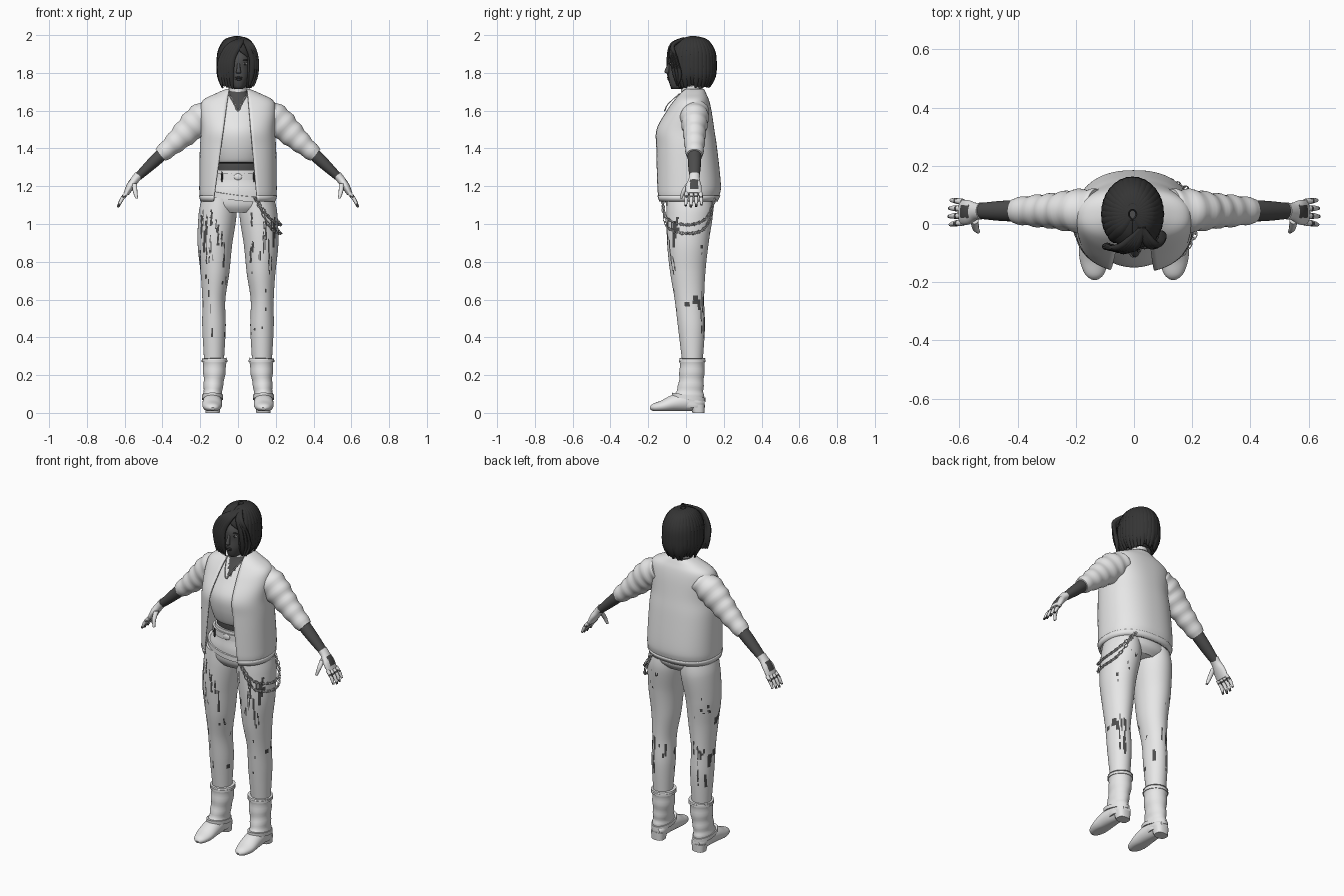
import bpy, bmesh, math, random
from mathutils import Vector

random.seed(4)
cube = bpy.data.objects.get("Cube")
if cube:
    bpy.data.objects.remove(cube)

X, Y = Vector((1, 0, 0)), Vector((0, 1, 0))
built = []


def material(name, value):
    m = bpy.data.materials.new(name)
    m.use_nodes = True
    m.diffuse_color = (value, value, value, 1)
    m.node_tree.nodes["Principled BSDF"].inputs["Base Color"].default_value = m.diffuse_color
    return m


WHITE, SKIN = material("white cloth", .8), material("dark skin", .075)
HAIR, LIPS = material("black hair", .035), material("dark lips", .045)


def finish(name, bm, mats, paint=None):
    mesh = bpy.data.meshes.new(name)
    bm.to_mesh(mesh)
    bm.free()
    for m in mats:
        mesh.materials.append(m)
    if paint:
        for p in mesh.polygons:
            p.material_index = int(paint(p.center))
    ob = bpy.data.objects.new(name, mesh)
    bpy.context.collection.objects.link(ob)
    built.append(ob)
    return ob


def smooth(rows, steps):
    """Interpolate rows of numbers with a Catmull-Rom spline."""
    out, n = [], len(rows) - 1
    for i in range(n):
        quad = [rows[min(max(i + k, 0), n)] for k in (-1, 0, 1, 2)]
        for k in range(steps):
            t = k / steps
            out.append([b + .5 * t * (c - a + t * (2*a - 5*b + 4*c - d + t * (3*(b - c) + d - a)))
                        for a, b, c, d in zip(*quad)])
    return out + [list(rows[-1])]


def tube(name, rings, mats, segs=28, steps=6, side=Y, power=1, gap=None, wrinkle=0, bend=None, paint=None):
    """Loft ellipses (x, y, z, radius across, radius along side); gap opens the front."""
    rows, bm, loops = smooth(rings, steps), bmesh.new(), []
    for i, (x, y, z, a, b) in enumerate(rows):
        t = Vector(rows[min(i + 1, len(rows) - 1)][:3]) - Vector(rows[max(i - 1, 0)][:3])
        t = (t - side * t.dot(side)).normalized()
        u = side.cross(t)
        f = 1 + wrinkle * math.sin(i * 1.3)
        a, b = max(a * f, .001), max(b * f, .001)
        start, end = 0, 2 * math.pi
        if gap:
            right, left = [math.asin(min(.98, w / a) ** (1 / power)) for w in gap(z)]
            start, end = right - math.pi / 2, 1.5 * math.pi - left
        loop = []
        for j in range(segs + bool(gap)):
            ang = start + (end - start) * j / segs
            c, s = math.cos(ang), math.sin(ang)
            v = Vector((x, y, z)) + u * math.copysign(abs(c) ** power, c) * a \
                + side * math.copysign(abs(s) ** power, s) * b
            loop.append(bm.verts.new(bend(v) if bend else v))
        loops.append(loop)
    for lo, hi in zip(loops, loops[1:]):
        for j in range(len(lo) - bool(gap)):
            k = (j + 1) % len(lo)
            bm.faces.new((lo[j], lo[k], hi[k], hi[j]))
    if not gap:
        bm.faces.new(loops[0][::-1])
        bm.faces.new(loops[-1])
    return finish(name, bm, mats, paint)


def stack(rows, s=1):
    """Rows of (height, centre x, half width, front y, back y) to rings."""
    return [(s * cx, (f + b) / 2, z, a, (b - f) / 2) for z, cx, a, f, b in rows]


def ball(name, loc, size, mat):
    bm = bmesh.new()
    bmesh.ops.create_uvsphere(bm, u_segments=16, v_segments=10, radius=1)
    for v in bm.verts:
        v.co = Vector(loc) + v.co * Vector(size)
    return finish(name, bm, [mat])


def band(name, z, h, cx, a, front, back, tilt=0, tilt_y=0):
    rows = stack([(z - h, cx, a, front, back), (z + h, cx, a, front, back)])
    return tube(name, rows, [WHITE], steps=1,
                bend=lambda v: v + Vector((0, 0, tilt * v.x + tilt_y * v.y)))


# Torso with a cropped top and a V neckline
tube("torso_and_crop_top", stack([
    (1.2, 0, .13, -.085, .1), (1.3, 0, .125, -.09, .1), (1.322, 0, .125, -.092, .1),
    (1.335, 0, .13, -.12, .1), (1.42, 0, .15, -.145, .11), (1.5, 0, .155, -.145, .12),
    (1.58, 0, .15, -.1, .11), (1.64, 0, .13, -.06, .1), (1.69, 0, .06, -.025, .09),
    (1.74, 0, .04, -.015, .075), (1.79, 0, .038, -.02, .07)]), [SKIN, WHITE], segs=64, steps=8,
    paint=lambda c: 1.328 < c.z < 1.59 + 2.2 * abs(c.x) and c.z < 1.68)
band("choker", 1.715, .01, 0, .05, -.027, .088, tilt_y=.2)
tube("necklace", [(-.05, -.035, 1.69, .003, .003), (-.02, -.095, 1.635, .003, .003), (0, -.112, 1.6, .004, .004),
                  (.02, -.095, 1.635, .003, .003), (.05, -.035, 1.69, .003, .003)], [WHITE], segs=6, side=Y)


# Open jacket with a hem
def opening(z):
    return .05 + (1.7 - z) * .09, .05 + (1.7 - z) * .14


jacket = tube("jacket", stack([
    (1.12, 0, .196, -.155, .163), (1.16, 0, .204, -.163, .18), (1.22, 0, .205, -.165, .184),
    (1.4, 0, .202, -.165, .165), (1.5, 0, .195, -.162, .15), (1.6, 0, .2, -.105, .135),
    (1.655, 0, .185, -.065, .122), (1.69, 0, .12, -.036, .107), (1.715, 0, .062, -.015, .095)]),
    [WHITE], segs=64, power=.86, gap=opening)
hem = tube("jacket_hem", stack([(1.12, 0, .199, -.158, .168), (1.15, 0, .207, -.166, .182)]),
           [WHITE], segs=64, steps=2, power=.86, gap=opening)
for ob in (jacket, hem):
    mod = ob.modifiers.new("cloth", 'SOLIDIFY')
    mod.thickness = .008

# Trousers, belts
tube("hips", stack([
    (1.06, 0, .13, -.08, .115), (1.1, 0, .19, -.105, .145), (1.17, 0, .18, -.11, .14),
    (1.23, 0, .15, -.102, .12), (1.285, 0, .135, -.1, .11)]), [WHITE], segs=48)
band("waist_belt", 1.25, .018, 0, .152, -.108, .12)
band("hip_belt", 1.155, .014, 0, .188, -.118, .145, tilt=-.12, tilt_y=.15)
for x in (-.085, .085):
    ball("belt_loop", (x, -.099, 1.25), (.005, .008, .028), LIPS)
ball("belt_buckle", (0, -.108, 1.25), (.022, .006, .017), WHITE)

for s, tag in ((1, "left"), (-1, "right")):
    # Torn trouser legs: rips are narrow upright patches
    rips = []
    for count, low, high, tall, facing in ((20, .78, 1.04, .06, -1), (9, .35, .75, .025, -1), (16, .4, .62, .045, 1),
                                           (7, .8, 1.05, .012, 1)):
        for _ in range(count):
            x = random.uniform(.06, .2) if random.random() < .5 else random.gauss(.165, .018)
            rips.append((x, random.uniform(low, high), random.uniform(.002, .005),
                         random.uniform(.2, 1) * tall, facing))

    def torn(c, rips=rips):
        way = 1 if c.y > .02 else -1
        return any(w == way and abs(abs(c.x) - x) < r and abs(c.z - z) < h for x, z, r, h, w in rips)

    tube(tag + "_trouser_leg", stack([
        (.27, .127, .052, -.02, .088), (.45, .127, .062, -.042, .1), (.6, .128, .061, -.06, .096),
        (.75, .122, .077, -.085, .103), (.9, .122, .092, -.1, .12), (1.05, .108, .1, -.103, .142),
        (1.14, .1, .088, -.1, .135)], s), [WHITE, SKIN], segs=120, steps=24, paint=torn)

    # Slouched boots
    tube(tag + "_boot_shaft", stack([
        (.03, .135, .045, -.03, .095), (.08, .135, .05, -.065, .095), (.13, .132, .05, -.045, .092),
        (.2, .126, .057, -.035, .096), (.275, .124, .064, -.034, .1), (.29, .124, .066, -.035, .102)], s),
        [WHITE], segs=36, steps=5, wrinkle=.03)
    tube(tag + "_boot_foot", [
        (s * .132, .098, .055, .015, .025), (s * .133, .07, .055, .04, .043), (s * .135, .01, .06, .052, .048),
        (s * .136, -.06, .052, .045, .052), (s * .137, -.12, .036, .032, .05),
        (s * .136, -.17, .028, .021, .034), (s * .135, -.19, .022, .007, .012)],
        [WHITE], side=X, bend=lambda v: Vector((v.x, v.y, max(v.z, .01))))
    tube(tag + "_boot_heel", stack([(0, .134, .037, .035, .098), (.045, .134, .043, .02, .1)], s),
         [WHITE], steps=2, power=.75)
    band(tag + "_boot_strap", .085, .011, s * .135, .056, -.075, .102, tilt_y=-.15)
    band(tag + "_boot_cuff", .275, .006, s * .124, .068, -.038, .104)

    # Pushed-up sleeves and bare forearms
    tube(tag + "_sleeve", [
        (s * .13, .045, 1.6, .065, .075), (s * .2, .045, 1.555, .08, .073), (s * .27, .045, 1.49, .07, .061),
        (s * .34, .045, 1.425, .055, .054), (s * .41, .045, 1.365, .042, .044)],
        [WHITE], segs=36, steps=7, wrinkle=.045)
    tube(tag + "_forearm", [
        (s * .37, .045, 1.4, .035, .036), (s * .45, .045, 1.325, .031, .035), (s * .54, .045, 1.24, .02, .026)],
        [SKIN])

    # Gloved hands with a dark patch on the back
    tube(tag + "_glove", [
        (s * .525, .045, 1.258, .024, .029), (s * .545, .043, 1.235, .022, .03), (s * .57, .04, 1.2, .021, .042),
        (s * .592, .04, 1.16, .015, .042)], [WHITE, SKIN], segs=40,
        paint=lambda c: abs(c.x) * .84 + c.z * .54 > 1.14 and abs(c.y - .043) < .022 and 1.185 < c.z < 1.235)
    for k in range(4):
        y, reach = .076 - .024 * k, (.88, 1, 1.05, .95)[k]
        tube(tag + "_finger", [
            (s * .588, y, 1.165, .011, .011), (s * (.588 + .028 * reach), y + .004 - .002 * k, 1.165 - .035 * reach, .01, .01),
            (s * (.588 + .046 * reach), y + .006 - .004 * k, 1.165 - .073 * reach, .006, .006)],
            [WHITE, SKIN], segs=12, steps=5, paint=lambda c: 1.14 < c.z < 1.15 or c.z < 1.105)
    tube(tag + "_thumb", [
        (s * .548, .015, 1.215, .014, .015), (s * .545, -.012, 1.175, .012, .012), (s * .536, -.026, 1.135, .007, .007)],
        [WHITE], segs=12)

# Head and face
tube("head", stack([
    (1.715, .003, .022, -.07, .0), (1.73, .003, .038, -.082, .03), (1.77, .003, .058, -.092, .08),
    (1.82, .003, .07, -.09, .11), (1.88, .003, .074, -.088, .13), (1.95, .003, .055, -.05, .1)]), [SKIN], segs=40)
tube("nose", [(.003, -.086, 1.85, .007, .008), (.003, -.098, 1.82, .01, .012), (.003, -.102, 1.803, .013, .012),
              (.003, -.092, 1.796, .008, .008)], [SKIN], segs=14)
ball("upper_lip", (.003, -.093, 1.775, ), (.02, .007, .005), LIPS)
ball("lower_lip", (.003, -.092, 1.766), (.017, .007, .006), LIPS)
for s in (1, -1):
    ball("eye", (.003 + s * .033, -.079, 1.848), (.014, .006, .006), WHITE)
    ball("iris", (.003 + s * .033, -.083, 1.848), (.006, .004, .006), HAIR)
    ball("eyebrow", (.003 + s * .034, -.08, 1.868), (.018, .006, .003), HAIR)

# Bobbed hair: an inner shell open at the face, covered in tapering locks
hair = tube("hair_shell", stack([
    (1.735, -.005, .075, -.02, .1), (1.78, -.005, .095, -.05, .142), (1.85, -.005, .1, -.08, .155),
    (1.92, -.005, .094, -.085, .148), (1.97, -.005, .065, -.045, .11), (1.992, -.005, .02, .01, .07)]),
    [HAIR], segs=48, gap=lambda z: (min(.08, max(0, (1.93 - z) * 1.2)),) * 2)
hair.modifiers.new("depth", 'SOLIDIFY').thickness = .012
for k in range(32):
    ang = 2 * math.pi * k / 32
    c, sn = math.cos(ang), math.sin(ang)
    if sn > -.72:
        j, path = random.uniform(-.012, .012), []
        for reach, z, thick in ((.12, 1.985, .01), (.6, 1.967, .012), (.9, 1.915, .012), (.96, 1.85, .013),
                                (.93, 1.785 + j / 2, .012), (.76, 1.73 + j, .004)):
            path.append((-.005 + .1 * c * reach, .034 + .121 * sn * reach, z, thick, thick * 1.7))
        tube("hair_lock", path, [HAIR], segs=10, steps=4, side=Vector((-sn, c, 0)))
for k in range(5):
    x = -.032 - .014 * k
    tube("fringe_lock", [
        (.03, -.01, 1.982, .008, .012), (.005 - .012 * k, -.075, 1.948, .011, .018),
        (x, -.093 + .003 * k, 1.87, .01, .018), (x - .004, -.09 + .004 * k, 1.79, .01, .016),
        (x + .002, -.075, 1.715 + .004 * k, .003, .005)], [HAIR], segs=10, side=X)
for k in range(3):
    x = .07 + .011 * k
    tube("side_lock", [
        (.025, -.01, 1.982, .008, .012), (x - .02, -.07, 1.945, .011, .016), (x + .004, -.075 + .012 * k, 1.87, .01, .015),
        (x + .002, -.06 + .014 * k, 1.79, .01, .014), (x - .01, -.045, 1.73, .003, .005)], [HAIR], segs=10, side=X)

# Chains hanging from the left hip
bpy.ops.mesh.primitive_torus_add(major_radius=.009, minor_radius=.0025, major_segments=12, minor_segments=6)
link = bpy.context.object
link.name = "chain_link"
link.data.materials.append(WHITE)
built.append(link)
first = True
for drop in (0, .045):
    path = smooth([(.095, -.125, 1.13), (.17, -.1, 1.03 - drop), (.225, .01, .995 - drop),
                   (.2, .105, 1.03 - drop), (.12, .152, 1.13)], 7)
    for i, p in enumerate(path):
        ob = link if first else link.copy()
        if not first:
            bpy.context.collection.objects.link(ob)
        first = False
        ahead = Vector(path[min(i + 1, len(path) - 1)]) - Vector(path[max(i - 1, 0)])
        ob.location = p
        ob.rotation_euler = ahead.to_track_quat('X', 'Z' if i % 2 else 'Y').to_euler()
        ob.scale = (1.5, .8, 1)

# Smooth shading with crisp edges
bpy.ops.object.select_all(action='DESELECT')
for ob in built:
    ob.select_set(True)
bpy.context.view_layer.objects.active = built[0]
bpy.ops.object.shade_smooth_by_angle(angle=.8)
